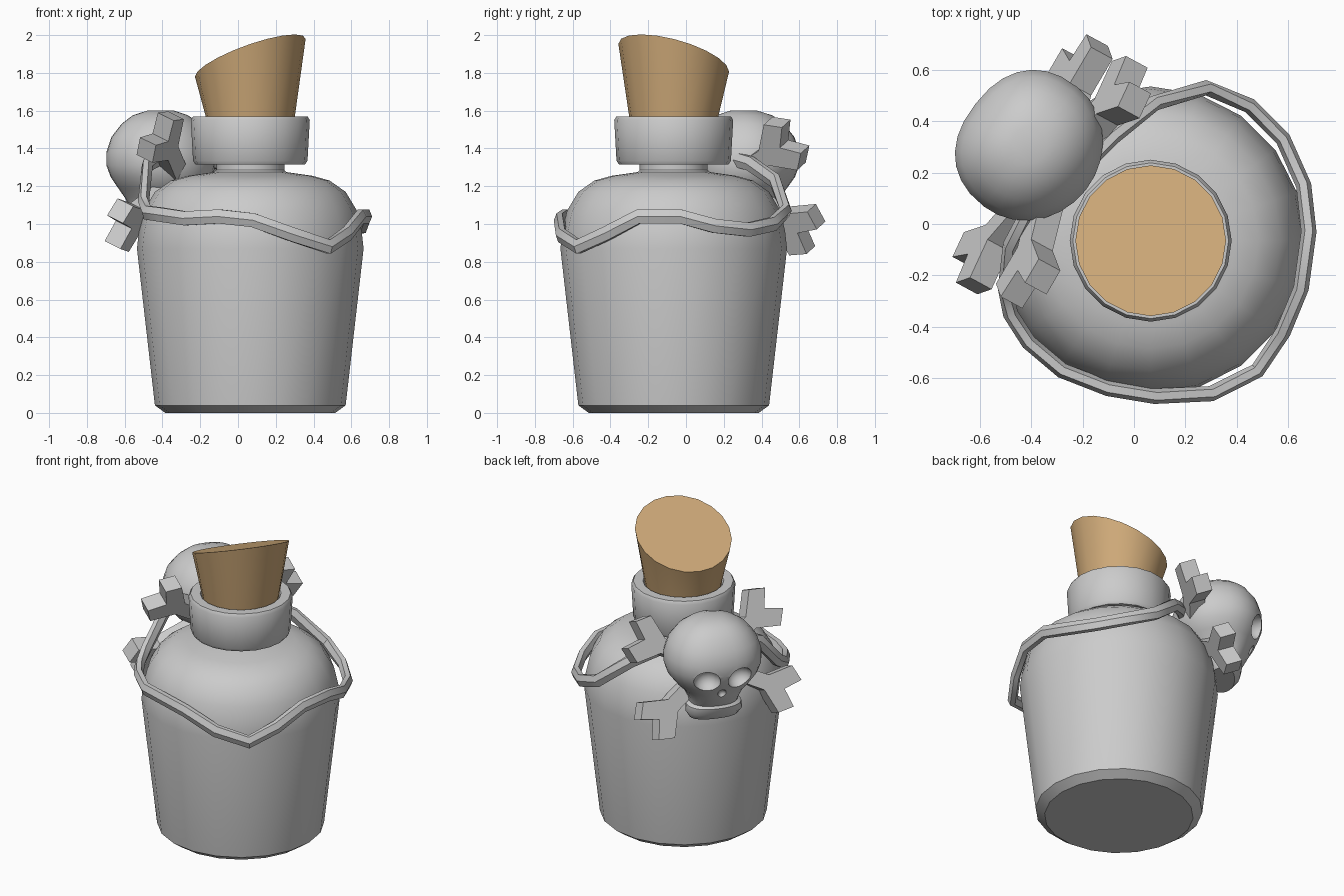
import bpy, bmesh, math
from mathutils import Vector, Matrix

if "Cube" in bpy.data.objects:
    bpy.data.objects.remove(bpy.data.objects["Cube"])

AXIS = Vector((0.065, -0.065, 0))       # bottle axis
FACE = Vector((-0.788, 0.616, 0)).normalized()   # direction the skull looks
SIDE = Vector((0.616, 0.788, 0)).normalized()
UP = Vector((0, 0, 1))


def finish(name, bm, smooth=None):
    bmesh.ops.recalc_face_normals(bm, faces=bm.faces)
    me = bpy.data.meshes.new(name)
    bm.to_mesh(me)
    bm.free()
    ob = bpy.data.objects.new(name, me)
    bpy.context.collection.objects.link(ob)
    if smooth:
        shade(ob, smooth)
    return ob


def shade(ob, angle):
    bpy.ops.object.select_all(action='DESELECT')
    ob.select_set(True)
    bpy.context.view_layer.objects.active = ob
    bpy.ops.object.shade_smooth_by_angle(angle=math.radians(angle))


def loft(rings):
    """Skin a list of point rings and cap both ends."""
    bm = bmesh.new()
    rows = [[bm.verts.new(p) for p in ring] for ring in rings]
    n = len(rows[0])
    for a, b in zip(rows, rows[1:]):
        for i in range(n):
            j = (i + 1) % n
            bm.faces.new((a[i], a[j], b[j], b[i]))
    bm.faces.new(rows[0])
    bm.faces.new(rows[-1])
    return bm


def circle(r, z, n=20):
    return [AXIS + Vector((r * math.cos(2 * math.pi * i / n),
                           r * math.sin(2 * math.pi * i / n), z)) for i in range(n)]


# bottle with shoulder, neck and lip
profile = [(.45, 0), (.505, .04), (.60, .87), (.59, .96), (.565, 1.07), (.505, 1.17),
           (.42, 1.23), (.33, 1.255), (.19, 1.275), (.18, 1.285), (.18, 1.315), (.29, 1.315),
           (.303, 1.335), (.315, 1.55), (.303, 1.57), (.245, 1.57), (.235, 1.55)]
finish("bottle", loft([circle(r, z) for r, z in profile]), 35)

# cork with a slanted top
top = circle(.293, 1.88)
for p in top:
    d = p - AXIS
    p.z += .34 * d.x - .25 * d.y
cork = finish("cork", loft([circle(.225, 1.5), circle(.236, 1.57), top]), 35)
mat = bpy.data.materials.new("cork_tan")
mat.diffuse_color = (0.62, 0.40, 0.19, 1)
mat.use_nodes = True
mat.node_tree.nodes["Principled BSDF"].inputs["Base Color"].default_value = mat.diffuse_color
cork.data.materials.append(mat)

# cord slung round the shoulder
path = [Vector(p) for p in (
    (-.42, .03, 1.35), (-.48, -.08, 1.31), (-.5, -.25, 1.12), (-.48, -.35, 1.06),
    (-.41, -.46, 1.05),
    (-.28, -.57, 1.03), (-.1, -.64, 1.04), (.08, -.67, 1.02), (.3, -.66, .94),
    (.48, -.57, .88), (.58, -.42, .95), (.65, -.25, 1.04), (.68, -.03, 1.04),
    (.66, .15, .99), (.58, .33, .97), (.45, .46, 1.0), (.28, .53, 1.07),
    (.08, .47, 1.23), (-.08, .34, 1.32), (-.15, .27, 1.34))]
rings = []
for i, p in enumerate(path):
    t = (path[min(i + 1, len(path) - 1)] - path[max(i - 1, 0)]).normalized()
    out = t.cross(UP).normalized()
    v = out.cross(t)
    rings.append([p + out * .03 * math.cos(k * math.pi / 3) + v * .043 * math.sin(k * math.pi / 3)
                  for k in range(6)])
finish("cord", loft(rings), 40)

# crossed bones: forked outline extruded in the plane of the cross
ends = [(Vector((0, .56, 1.45)), Vector((-.64, -.18, .97))),
        (Vector((-.2, .65, .95)), Vector((-.42, -.24, 1.48)))]
normal = (ends[0][1] - ends[0][0]).cross(ends[1][1] - ends[1][0]).normalized()
quarter = [(.36, .048), (.49, .15), (.575, .085), (.485, 0)]     # along, across
half = quarter + [(a, -c) for a, c in quarter[-2::-1]]
outline = half + [(-a, -c) for a, c in half]
for k, (a, b) in enumerate(ends):
    along = (b - a).normalized()
    across = normal.cross(along)
    mid = (a + b) / 2
    finish("bone_%d" % (k + 1), loft([[mid + along * u + across * w + normal * h for u, w in outline]
                                     for h in (-.052, .052)]))

# skull: stacked rounded sections (height, half width, front, back)
sections = [(1.60, .07, .67, .53), (1.575, .15, .74, .46), (1.53, .215, .79, .40),
            (1.46, .27, .84, .35), (1.38, .295, .865, .32), (1.31, .295, .865, .32),
            (1.25, .275, .845, .33), (1.19, .23, .81, .37), (1.14, .18, .785, .42),
            (1.09, .155, .76, .46), (1.06, .15, .735, .48), (1.045, .17, .745, .49),
            (1.0, .175, .735, .51), (.96, .15, .70, .54)]
rings = []
for z, w, f, b in sections:
    ring = []
    for i in range(28):
        t = 2 * math.pi * i / 28
        c, s = math.cos(t), math.sin(t)
        e = .86 if c > 0 else 1
        u = math.copysign(abs(c) ** e, c) * (f - b) / 2 + (f + b) / 2
        ring.append(AXIS + FACE * u + SIDE * w * math.copysign(abs(s) ** e, s) + UP * z)
    rings.append(ring)
skull = finish("skull", loft(rings))

# eye sockets and nose hole carved out
basis = Matrix((SIDE, FACE, UP)).transposed().to_4x4()
for x, u, z, size in ((.105, .84, 1.275, (.083, .09, .075)), (-.105, .84, 1.275, (.083, .09, .075)),
                      (0, .835, 1.165, (.035, .06, .04))):
    bm = bmesh.new()
    m = Matrix.Translation(AXIS + SIDE * x + FACE * u + UP * z) @ basis @ Matrix.Diagonal((*size, 1))
    bmesh.ops.create_uvsphere(bm, u_segments=16, v_segments=10, radius=1, matrix=m)
    cutter = finish("socket_cutter", bm)
    cutter.hide_render = True
    mod = skull.modifiers.new("socket", 'BOOLEAN')
    mod.operation, mod.solver, mod.object = 'DIFFERENCE', 'EXACT', cutter
    bpy.context.view_layer.objects.active = skull
    bpy.ops.object.modifier_apply(modifier=mod.name)
    bpy.data.objects.remove(cutter)
shade(skull, 40)
